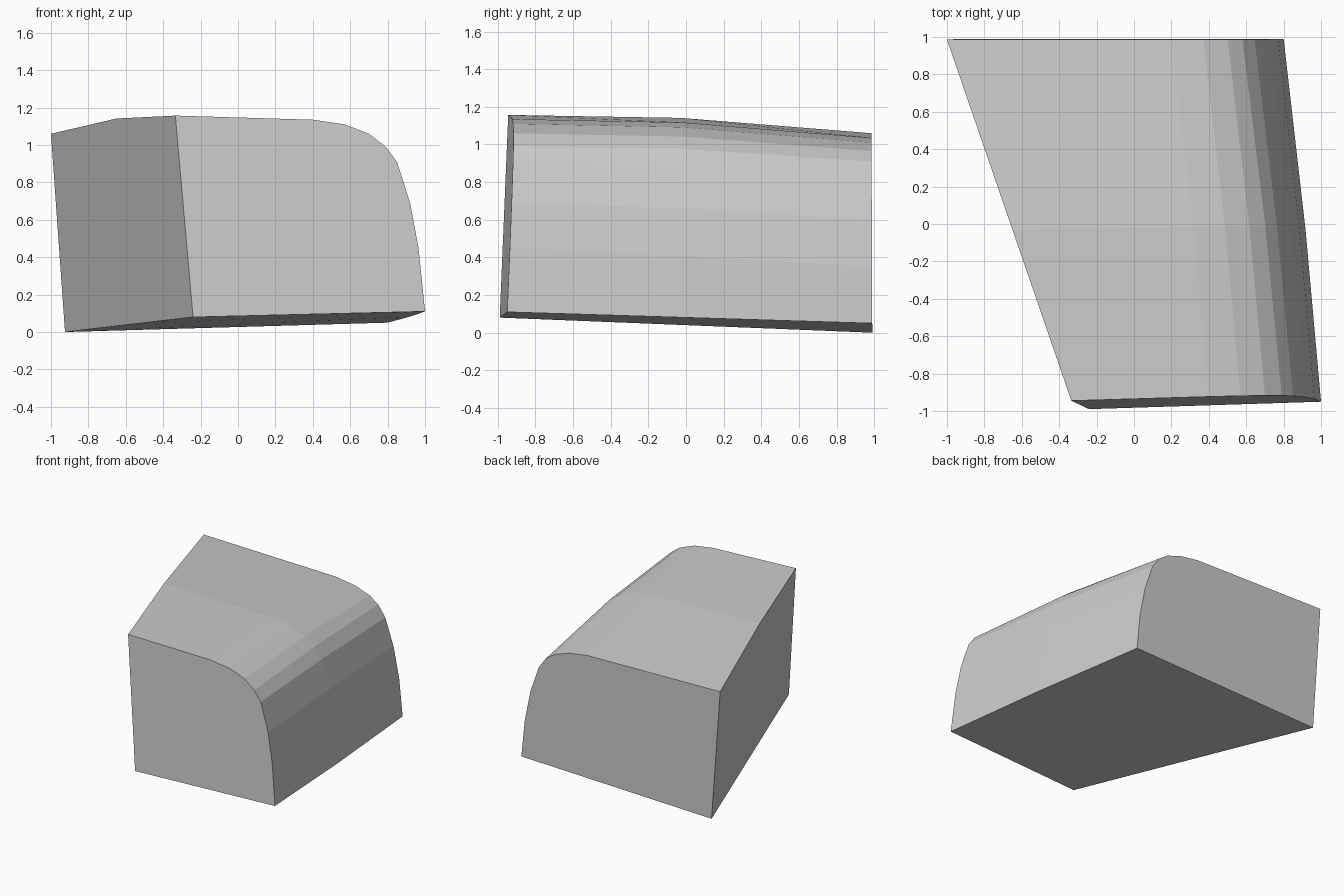
import bpy
import bmesh

if "Cube" in bpy.data.objects:
    bpy.data.objects.remove(bpy.data.objects["Cube"])

# Matching end outlines (x, z): bottom left, top left, then round the shoulder to bottom right
FRONT = [(-0.24, 0.08), (-0.335, 1.157), (0.4, 1.135), (0.57, 1.11), (0.7, 1.06),
         (0.79, 0.99), (0.85, 0.91), (0.92, 0.69), (0.965, 0.45), (1.0, 0.11)]
BACK = [(-0.925, 0.0), (-1.0, 1.06), (0.2, 1.035), (0.37, 1.01), (0.5, 0.965),
        (0.58, 0.91), (0.645, 0.82), (0.72, 0.6), (0.77, 0.35), (0.8, 0.05)]


def front_y(x, z):
    """The front end leans back and turns slightly."""
    return -0.986 + 0.031 * x + 0.0446 * z


front = [(x, front_y(x, z), z) for x, z in FRONT]
back = [(x, 0.99 - 0.004 * z, z) for x, z in BACK]

# Middle section: blend of both ends, bulged a little on top and on the right
T = 0.526
middle = []
for i, (f, b) in enumerate(zip(front, back)):
    p = [b[k] + (f[k] - b[k]) * T for k in range(3)]
    if i > 0:
        p[2] += 0.03 * max(0.0, (p[2] - 0.2) / 0.9)
    if i > 1:
        p[0] += 0.012
    middle.append(p)

# Loft the three sections and cap both ends
bm = bmesh.new()
rings = [[bm.verts.new(p) for p in ring] for ring in (front, middle, back)]
n = len(FRONT)
for a, b in zip(rings, rings[1:]):
    for i in range(n):
        j = (i + 1) % n
        bm.faces.new((a[i], a[j], b[j], b[i]))
bm.faces.new(rings[0])
bm.faces.new(rings[-1])
bmesh.ops.recalc_face_normals(bm, faces=bm.faces)

mesh = bpy.data.meshes.new("rounded_block")
bm.to_mesh(mesh)
bm.free()

grey = bpy.data.materials.new("light grey")
grey.diffuse_color = (0.6, 0.6, 0.6, 1)
grey.use_nodes = True
grey.node_tree.nodes["Principled BSDF"].inputs["Base Color"].default_value = grey.diffuse_color
mesh.materials.append(grey)
block = bpy.data.objects.new("rounded_block", mesh)
bpy.context.collection.objects.link(block)
